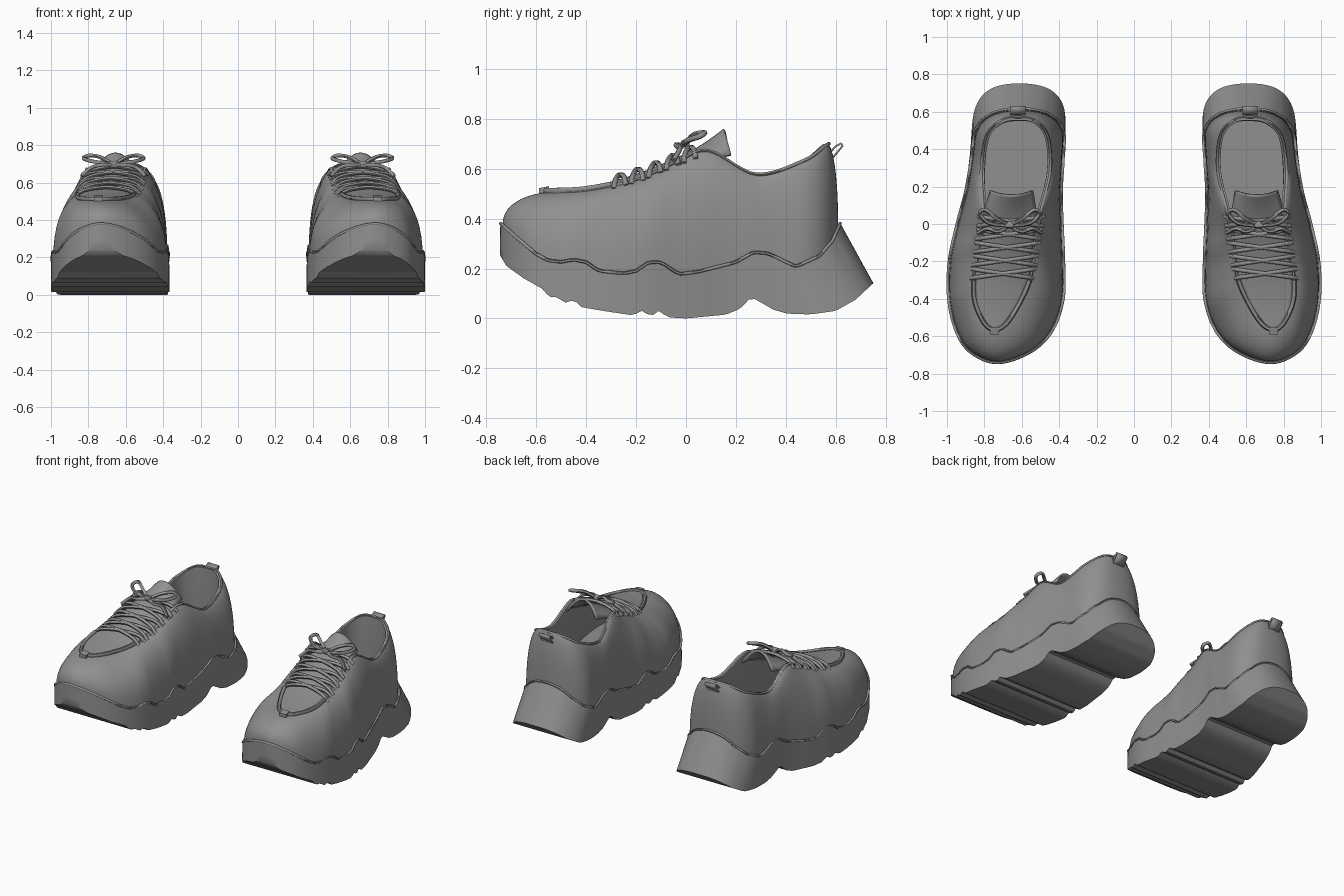
import bpy, bmesh, math
from mathutils import Vector

if "Cube" in bpy.data.objects:
    bpy.data.objects.remove(bpy.data.objects["Cube"], do_unlink=True)

grey = bpy.data.materials.new("warm_grey")
grey.use_nodes = True
GREY = (0.28, 0.28, 0.28, 1)
grey.diffuse_color = GREY
grey.node_tree.nodes["Principled BSDF"].inputs["Base Color"].default_value = GREY


# ---- helpers ----
def spline(pts, steps, closed=False):
    """Smooth curve through control points."""
    pts = [Vector(p) for p in pts]
    n = len(pts)
    get = (lambda k: pts[k % n]) if closed else (lambda k: pts[max(0, min(n - 1, k))])
    out = []
    for i in range(n if closed else n - 1):
        a, b, c, d = (get(i + k) for k in (-1, 0, 1, 2))
        for s in range(steps):
            t = s / steps
            out.append(b + (c - a) * t / 2 + (a * 2 - b * 5 + c * 4 - d) * t * t / 2
                       + (b * 3 - a - c * 3 + d) * t ** 3 / 2)
    return out if closed else out + [pts[-1]]


def curve_at(table, y):
    """Straight interpolation in a list of (y, z)."""
    if y <= table[0][0]:
        return table[0][1]
    for (a, za), (b, zb) in zip(table, table[1:]):
        if y <= b:
            return za + (zb - za) * (y - a) / (b - a)
    return table[-1][1]


def finish(ob, angle=35):
    bpy.ops.object.select_all(action="DESELECT")
    bpy.context.view_layer.objects.active = ob
    ob.select_set(True)
    bpy.ops.object.shade_smooth_by_angle(angle=math.radians(angle))


def loft(name, rings, side, closed=True, caps=(), thick=0):
    """Skin rows of points; capped rings are closed by strips across the part."""
    bm = bmesh.new()
    rows = [[bm.verts.new((p[0] * side, p[1], p[2])) for p in r] for r in rings]
    n = len(rows[0])
    for a, b in zip(rows, rows[1:]):
        for i in range(n if closed else n - 1):
            j = (i + 1) % n
            bm.faces.new((a[i], a[j], b[j], b[i]))
    for c in caps:
        r = rows[c]
        for i in range(n // 2):
            quad = (r[i], r[i + 1], r[(n - i - 1) % n], r[(n - i) % n])
            bm.faces.new(list(dict.fromkeys(quad)))
    bmesh.ops.recalc_face_normals(bm, faces=bm.faces)
    me = bpy.data.meshes.new(name)
    bm.to_mesh(me)
    bm.free()
    me.materials.append(grey)
    ob = bpy.data.objects.new(name, me)
    bpy.context.collection.objects.link(ob)
    if thick:
        mod = ob.modifiers.new("thickness", "SOLIDIFY")
        mod.thickness, mod.offset = thick, 0
    finish(ob)


def tube(name, pts, radius, side, closed=False):
    cu = bpy.data.curves.new(name, "CURVE")
    cu.dimensions = "3D"
    cu.bevel_depth, cu.bevel_resolution, cu.use_fill_caps = radius, 1, True
    sp = cu.splines.new("POLY")
    sp.points.add(len(pts) - 1)
    for q, p in zip(sp.points, pts):
        q.co = (p[0] * side, p[1], p[2], 1)
    sp.use_cyclic_u = closed
    tmp = bpy.data.objects.new(name + "_path", cu)
    bpy.context.collection.objects.link(tmp)
    graph = bpy.context.evaluated_depsgraph_get()
    me = bpy.data.meshes.new_from_object(tmp.evaluated_get(graph))
    bpy.data.objects.remove(tmp, do_unlink=True)
    me.materials.clear()
    me.materials.append(grey)
    ob = bpy.data.objects.new(name, me)
    bpy.context.collection.objects.link(ob)
    finish(ob, 60)


def both_halves(half):
    """(centre, half width, y, z) from toe to heel, turned into a closed loop."""
    outer = [(c + w, y, z) for c, w, y, z in half]
    inner = [(c - w, y, z) for c, w, y, z in half[-2:0:-1]]
    return outer + inner


def pushed(p, d):
    """Move a point away from the middle of the shoe."""
    away = Vector((p[0] - 0.65, p[1] - max(-0.45, min(0.4, p[1])), 0))
    return p + away.normalized() * d


# ---- shared profiles ----
WAVE = [(-.74, .385), (-.68, .33), (-.6, .26), (-.55, .232), (-.5, .226), (-.45, .235),
        (-.4, .225), (-.35, .19), (-.25, .18), (-.2, .19), (-.15, .225), (-.1, .225),
        (-.03, .177), (.05, .187), (.2, .225), (.27, .265), (.33, .26), (.44, .207),
        (.53, .25), (.58, .31), (.61, .38)]
TREAD = [(-.75, .26), (-.72, .21), (-.65, .16), (-.57, .115), (-.55, .085), (-.51, .085),
         (-.49, .06), (-.45, .075), (-.42, .045), (-.3, .025), (-.21, .012), (-.18, .032),
         (-.14, .008), (-.11, .03), (-.07, .004), (0, 0), (.16, .015), (.22, .04),
         (.26, .085), (.29, .07), (.35, .035), (.41, .018), (.5, .016), (.6, .03),
         (.68, .075), (.75, .14)]
BASE = [(.73, 0, -.735, 0), (.715, .155, -.68, 0), (.695, .25, -.57, 0), (.685, .3, -.4, 0),
        (.682, .3, -.2, 0), (.665, .275, 0, 0), (.645, .25, .17, 0), (.625, .24, .34, 0),
        (.612, .228, .5, 0), (.61, .145, .585, 0), (.61, 0, .61, 0)]
RIM = [(.745, 0, -.565, .505), (.74, .06, -.53, .505), (.73, .12, -.42, .51),
       (.707, .15, -.3, .53), (.685, .153, -.17, .565), (.665, .153, -.03, .63),
       (.65, .158, .09, .672), (.632, .185, .28, .578), (.625, .165, .47, .632),
       (.62, .09, .555, .69), (.62, 0, .572, .7)]
TONGUE = [(.745, .02, -.56, .505, 0), (.735, .1, -.45, .515, .005), (.707, .145, -.3, .542, .015),
          (.685, .145, -.15, .59, .03), (.665, .145, 0, .655, .045), (.66, .13, .08, .7, .06),
          (.655, .11, .155, .755, .1)]

base = spline(both_halves(BASE), 9, True)
for p in base:
    p.z = curve_at(WAVE, p.y)
rim = spline(both_halves(RIM), 9, True)


def bezier(b, t, u):
    """Rounded wall from the sole line up to the rim."""
    rise = t.z - b.z
    low = b + Vector((0, 0, rise * .6))
    high = t.lerp(b, .5)
    high.z = t.z - rise * .08
    v = 1 - u
    return b * v ** 3 + low * (3 * v * v * u) + high * (3 * v * u * u) + t * u ** 3


def flared(p):
    """Foot of the sole under a point of the sole line."""
    k = max(0, min(1, (p.y - .2) / .4))
    q = pushed(p, .012)
    q.y += .13 * k * k * (3 - 2 * k)
    q.z = curve_at(TREAD, q.y)
    return q


def rim_at(y, sign):
    k = min(range(len(RIM)), key=lambda i: abs(RIM[i][2] - y))
    lo, hi = (k, k + 1) if RIM[k][2] <= y else (k - 1, k)
    a, b = Vector(RIM[lo]), Vector(RIM[hi])
    m = a.lerp(b, (y - a[2]) / (b[2] - a[2]))
    return Vector((m[0] + sign * (m[1] + .02), y, m[3]))


for side, tag in ((1, "left"), (-1, "right")):
    # platform sole with ridged tread
    foot = [flared(p) for p in base]
    lip = [pushed(p, .01) for p in base]
    mids = [[f.lerp(t, u) for f, t in zip(foot, lip)] for u in (.33, .67)]
    loft(tag + "_sole", [foot, *mids, lip, [pushed(p, -.02) for p in base]], side, caps=(0,))
    tube(tag + "_sole_welt", [pushed(p, .008) for p in base], .007, side, True)

    # upper shell, rolled over the rim and down to the insole
    walls = [[bezier(b, t, i / 10) for b, t in zip(base, rim)] for i in range(11)]
    lining = []
    for drop, inset in ((0, .018), (.5, .03), (1, .03)):
        ring = [pushed(t.lerp(b, drop * .4), -inset) for b, t in zip(base, rim)]
        for p, t in zip(ring, rim):
            p.z = t.z + (.33 - t.z) * drop
        lining.append(ring)
    loft(tag + "_upper", walls + lining, side, caps=(-1,))
    tube(tag + "_rim_piping", rim, .008, side, True)

    # tongue
    rows = []
    for c, w, y, z, drop in spline(TONGUE, 5):
        rows.append([(c + w * j / 6, y + drop * .25 * (j / 6) ** 2, z - drop * (j / 6) ** 2)
                     for j in range(-6, 7)])
    loft(tag + "_tongue", rows, side, closed=False, thick=.014)

    # toe loop of the lace with its keeper
    toe_loop = [p + Vector((0, 0, .008)) for p in rim[-27:] + rim[:28]]
    tube(tag + "_toe_lace", toe_loop, .012, side)
    keeper = [[(x, y, z) for y, z in ((-.59, .5), (-.59, .522), (-.55, .53), (-.55, .51))]
              for x in (.722, .77)]
    loft(tag + "_lace_keeper", keeper, side, caps=(0, 1))

    # crossed lace rows
    crown = [(s[2], s[3]) for s in TONGUE]
    for row in range(5):
        y = -.29 + row * .07
        for sign in (1, -1):
            a, b = rim_at(y, -sign), rim_at(y + .05, sign)
            mid = (a + b) / 2
            mid.z = curve_at(crown, mid.y) + .022
            path = [a - Vector((0, 0, .015)), a.lerp(mid, .3) + Vector((0, 0, .012)), mid,
                    b.lerp(mid, .3) + Vector((0, 0, .012)), b - Vector((0, 0, .015))]
            tube(f"{tag}_lace_{row}_{'a' if sign > 0 else 'b'}", spline(path, 4), .011, side)

    # bow
    knot = Vector((.665, -.005, .695))
    loop = [(0, 0, 0), (.07, .035, .04), (.13, .08, .05), (.16, .06, .035),
            (.12, .015, .02), (.06, 0, .01), (0, 0, 0)]
    tail = [(0, 0, 0), (.06, -.035, 0), (.12, -.02, -.015), (.17, -.045, -.06)]
    for sign, end in ((1, "outer"), (-1, "inner")):
        for part, shape in (("loop", loop), ("tail", tail)):
            path = [knot + Vector((x * sign, y, z)) for x, y, z in shape]
            tube(f"{tag}_bow_{part}_{end}", spline(path, 5), .011, side)
    tube(tag + "_bow_knot", [knot + Vector((x, 0, .004)) for x in (-.022, 0, .022)], .02, side)

    # heel pull tab
    strap = [(.572, .66), (.6, .69), (.622, .702), (.628, .692), (.61, .67), (.586, .642)]
    loft(tag + "_pull_tab", [[(x, y, z) for y, z in strap] for x in (.58, .66)],
         side, closed=False, thick=.008)
